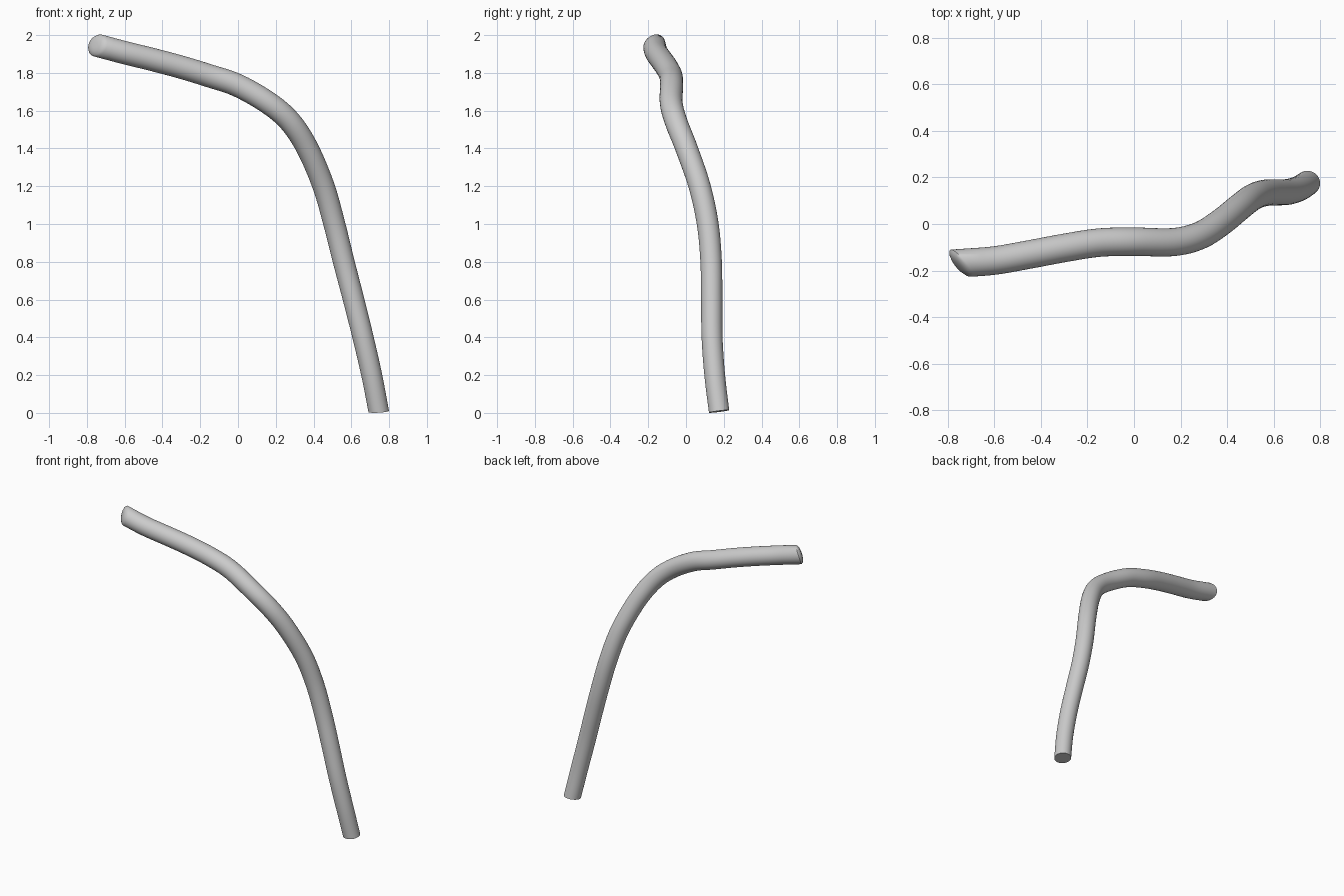
import bpy, bmesh, math
from mathutils import Vector

if "Cube" in bpy.data.objects:
    bpy.data.objects.remove(bpy.data.objects["Cube"])

SIDES, STEPS = 32, 6
R_BASE, R_TIP = 0.054, 0.061

# Centre line of the bent tube, from the foot to the tip
path = [Vector(p) for p in [
    (0.745, 0.175, 0.008), (0.708, 0.152, 0.20), (0.662, 0.138, 0.40),
    (0.612, 0.136, 0.60), (0.560, 0.133, 0.80), (0.510, 0.115, 1.00),
    (0.453, 0.072, 1.20), (0.368, 0.003, 1.40), (0.277, -0.052, 1.54),
    (0.165, -0.078, 1.638), (0.0, -0.076, 1.733), (-0.15, -0.080, 1.784),
    (-0.30, -0.103, 1.830), (-0.45, -0.131, 1.870), (-0.60, -0.157, 1.907),
    (-0.742, -0.168, 1.945)]]


def smooth_path(pts):
    """Catmull-Rom interpolation through the points."""
    ext = [2 * pts[0] - pts[1]] + pts + [2 * pts[-1] - pts[-2]]
    out = []
    for a, b, c, d in zip(ext, ext[1:], ext[2:], ext[3:]):
        for i in range(STEPS):
            t = i / STEPS
            out.append(0.5 * (2 * b + (c - a) * t + (2 * a - 5 * b + 4 * c - d) * t * t
                              + (3 * b - a - 3 * c + d) * t ** 3))
    return out + [pts[-1]]


line = smooth_path(path)
last = len(line) - 1
foot_cut = Vector((-0.06, -0.13, 1))
tip_cut = Vector((-1, -0.85, 0.4)).normalized()

bm = bmesh.new()
rings = []


def add_ring(coords):
    ring = [bm.verts.new(p) for p in coords]
    if rings:
        for i in range(SIDES):
            j = (i + 1) % SIDES
            bm.faces.new((rings[-1][i], rings[-1][j], ring[j], ring[i]))
    rings.append(ring)


# Tube wall, with the end rings slid along the tube onto their cutting planes
for k, c in enumerate(line):
    t = (line[min(k + 1, last)] - line[max(k - 1, 0)]).normalized()
    u = Vector((0, 1, 0)).cross(t).normalized()
    v = t.cross(u)
    r = R_BASE + (R_TIP - R_BASE) * min(1, k / last * 1.5)
    cut = foot_cut if k == 0 else tip_cut if k == last else t
    coords = []
    for i in range(SIDES):
        a = 2 * math.pi * i / SIDES
        o = r * (math.cos(a) * u + math.sin(a) * v)
        coords.append(c + o - t * (o.dot(cut) / t.dot(cut)))
    # Keep clear of the slanted tip
    if k < last and last - k < STEPS:
        if any((p - line[-1]).dot(tip_cut) > -0.005 for p in coords):
            continue
    add_ring(coords)

# Softly domed tip and flat foot
tip = [p.co.copy() for p in rings[-1]]
for s, h in ((0.88, 0.010), (0.6, 0.018), (0.3, 0.021)):
    add_ring([line[-1] + (p - line[-1]) * s + tip_cut * h for p in tip])
bm.faces.new(rings[-1])
bm.faces.new(rings[0][::-1])
bmesh.ops.recalc_face_normals(bm, faces=bm.faces)

mesh = bpy.data.meshes.new("bent_tube")
bm.to_mesh(mesh)
bm.free()
tube = bpy.data.objects.new("bent_tube", mesh)
bpy.context.collection.objects.link(tube)
bpy.context.view_layer.objects.active = tube
tube.select_set(True)
bpy.ops.object.shade_smooth_by_angle(angle=math.radians(50))
